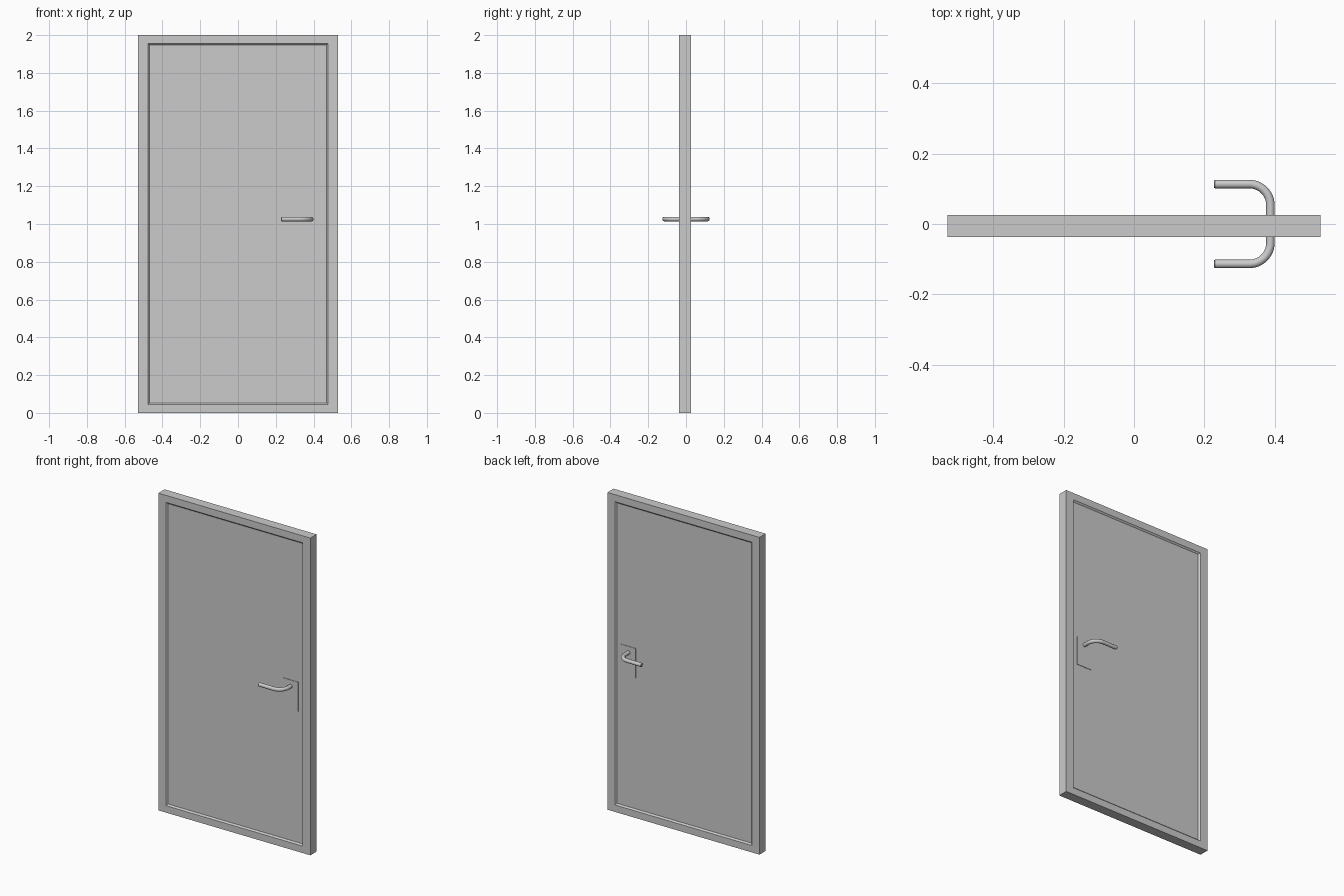
import bpy, bmesh, math
from mathutils import Vector

if "Cube" in bpy.data.objects:
    bpy.data.objects.remove(bpy.data.objects["Cube"])

W, H = 0.53, 2.0                 # half width and height of the frame
FRONT, BACK = -0.0365, 0.0255    # frame faces
P_FRONT, P_BACK = -0.0275, 0.0165  # recessed leaf faces


def finish(name, bm):
    bmesh.ops.recalc_face_normals(bm, faces=bm.faces)
    me = bpy.data.meshes.new(name)
    bm.to_mesh(me)
    bm.free()
    ob = bpy.data.objects.new(name, me)
    bpy.context.collection.objects.link(ob)
    return ob


def box(name, lo, hi):
    bm = bmesh.new()
    bmesh.ops.create_cube(bm, size=1)
    for v in bm.verts:
        v.co = Vector([lo[i] + (v.co[i] + 0.5) * (hi[i] - lo[i]) for i in range(3)])
    return finish(name, bm)


# Door frame: profile (side inset, top/bottom inset, y) swept round the rectangle
profile = [(0, 0, FRONT), (0.053, 0.044, FRONT), (0.062, 0.053, P_FRONT),
           (0.062, 0.053, P_BACK), (0.053, 0.044, BACK), (0, 0, BACK)]
bm = bmesh.new()
rings = []
for dx, dz, y in profile:
    x = W - dx
    rings.append([bm.verts.new(c) for c in
                  ((-x, y, dz), (x, y, dz), (x, y, H - dz), (-x, y, H - dz))])
for i, a in enumerate(rings):
    b = rings[(i + 1) % len(rings)]
    for j in range(4):
        k = (j + 1) % 4
        bm.faces.new((a[j], a[k], b[k], b[j]))
finish("door_frame", bm)

# Door leaf
box("door_leaf", (-0.469, P_FRONT, 0.052), (0.469, P_BACK, 1.948))

# Handle path in plan: bar, quarter bend, spindle
HX, HY, HZ, R, BEND = 0.388, 0.1135, 1.026, 0.012, 0.06
plan = [(0.227, HY), (0.23, HY)]
for i in range(13):
    a = math.pi / 2 * (1 - i / 12)
    plan.append((HX - BEND + BEND * math.cos(a), HY - BEND + BEND * math.sin(a)))
plan.append((HX, 0.0))
radii = [R * 0.8] + [R] * (len(plan) - 1)


def handle(name, side):
    bm = bmesh.new()
    n, rings = 20, []
    for i, (x, y) in enumerate(plan):
        p, q = plan[max(i - 1, 0)], plan[min(i + 1, len(plan) - 1)]
        t = Vector((q[0] - p[0], (q[1] - p[1]) * side, 0)).normalized()
        across = Vector((-t.y, t.x, 0))
        c = Vector((x, y * side, HZ))
        rings.append([bm.verts.new(c + radii[i] * (across * math.cos(k * math.tau / n)
                      + Vector((0, 0, math.sin(k * math.tau / n))))) for k in range(n)])
    for a, b in zip(rings, rings[1:]):
        for k in range(n):
            m = (k + 1) % n
            bm.faces.new((a[k], a[m], b[m], b[k]))
    bm.faces.new(rings[0])
    bm.faces.new(rings[-1])
    ob = finish(name, bm)
    bpy.ops.object.select_all(action='DESELECT')
    ob.select_set(True)
    bpy.context.view_layer.objects.active = ob
    bpy.ops.object.shade_smooth_by_angle(angle=math.radians(30))


# Handles and their thin backing plates on both sides
for label, side, face in (("front", -1, P_FRONT), ("back", 1, P_BACK)):
    handle(label + "_handle", side)
    ys = sorted((face - side * 0.005, face + side * 0.003))
    box(label + "_handle_plate", (0.338, ys[0], 0.88), (0.441, ys[1], 1.065))
